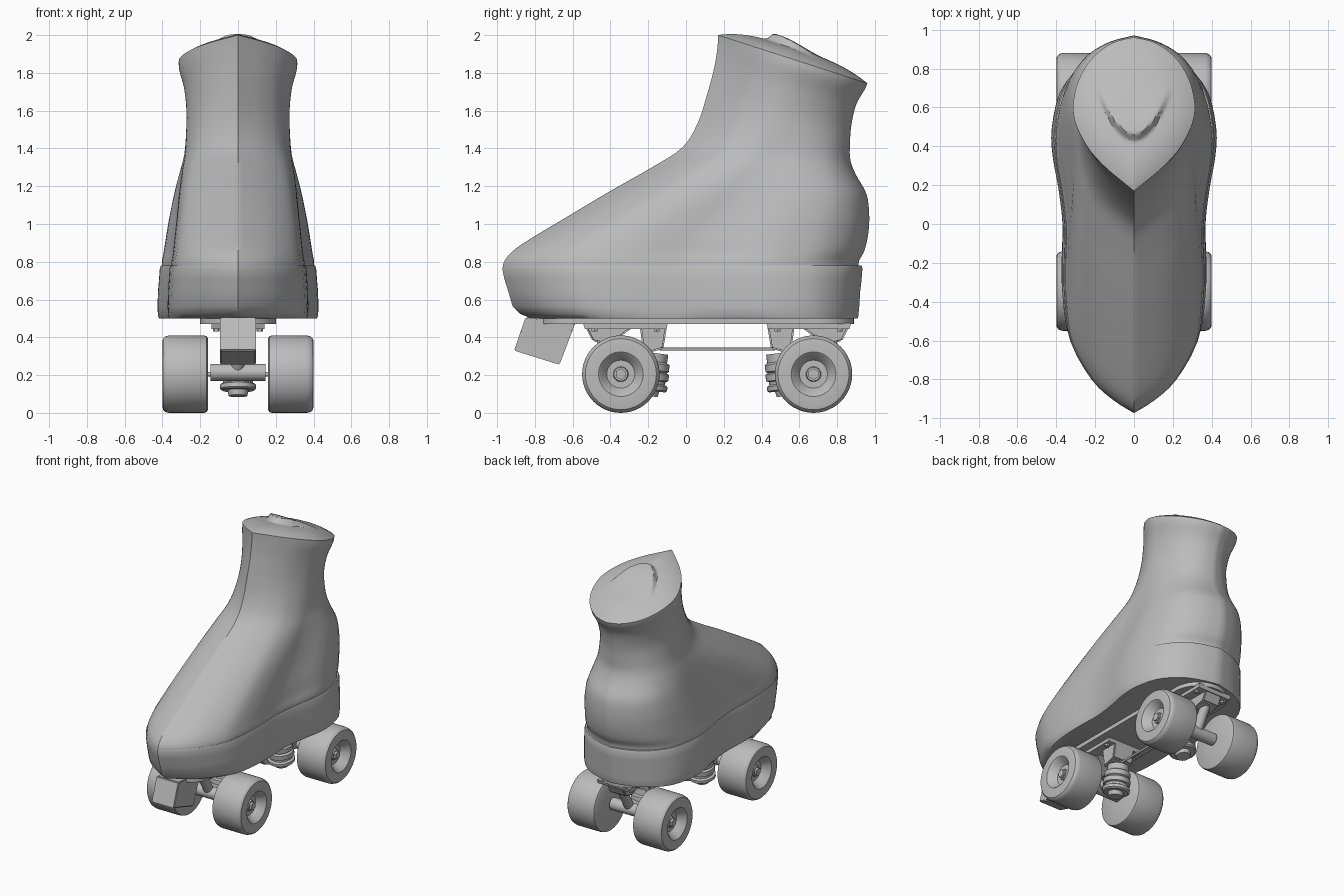
import bpy, bmesh, math
from mathutils import Vector

if "Cube" in bpy.data.objects:
    bpy.data.objects.remove(bpy.data.objects["Cube"])

grey = bpy.data.materials.new("grey")
grey.diffuse_color = (0.5, 0.5, 0.5, 1)
grey.use_nodes = True
grey.node_tree.nodes["Principled BSDF"].inputs["Base Color"].default_value = grey.diffuse_color


def finish(name, bm, angle=35):
    bmesh.ops.recalc_face_normals(bm, faces=bm.faces)
    me = bpy.data.meshes.new(name)
    bm.to_mesh(me)
    bm.free()
    me.materials.append(grey)
    ob = bpy.data.objects.new(name, me)
    bpy.context.collection.objects.link(ob)
    bpy.ops.object.select_all(action='DESELECT')
    ob.select_set(True)
    bpy.context.view_layer.objects.active = ob
    bpy.ops.object.shade_smooth_by_angle(angle=math.radians(angle))
    return ob


def spline(points, steps):
    """Smooth curve through a list of equal-length tuples."""
    p = [Vector(q) for q in points]
    out = []
    for i in range(len(p) - 1):
        a, b, c, d = p[max(i - 1, 0)], p[i], p[i + 1], p[min(i + 2, len(p) - 1)]
        for k in range(steps):
            t = k / steps
            out.append(0.5 * (2 * b + (c - a) * t + (2 * a - 5 * b + 4 * c - d) * t * t
                              + (3 * b - a - 3 * c + d) * t ** 3))
    return out + [p[-1]]


# Half outlines from toe to heel: (fraction of length, fraction of width)
FOOT = [(0, 0), (.035, .26), (.09, .53), (.19, .79), (.3, .87), (.4, .88), (.5, .87),
        (.6, .92), (.69, .99), (.77, 1), (.87, .9), (.94, .66), (.98, .35), (1, 0)]
ANKLE = [(0, 0), (.07, .22), (.15, .46), (.25, .70), (.35, .86), (.44, .96), (.52, 1),
         (.6, .99), (.7, .93), (.8, .81), (.88, .65), (.94, .46), (.98, .25), (1, 0)]


def ring(yf, zf, yb, zb, w, mix):
    half = spline([Vector(a).lerp(Vector(b), mix) for a, b in zip(FOOT, ANKLE)], 3)
    right = [Vector((v.y * w, yf + (yb - yf) * v.x, zf + (zb - zf) * v.x)) for v in half]
    left = [Vector((-v.x, v.y, v.z)) for v in right[-2:0:-1]]
    return right + left


def loft(bm, rings):
    loops = [[bm.verts.new(v) for v in r] for r in rings]
    n = len(loops[0])
    for a, b in zip(loops, loops[1:]):
        for i in range(n):
            j = (i + 1) % n
            bm.faces.new((a[i], a[j], b[j], b[i]))
    return loops


# Boot: toe y, toe z, heel y, heel z, half width, outline mix
rows = [(-.965, .74, .915, .74, .40, 0), (-.967, .79, .915, .80, .40, 0),
        (-.93, .845, .945, .86, .39, 0), (-.85, .905, .965, .95, .38, .05),
        (-.66, 1.02, .97, 1.05, .365, .1), (-.40, 1.175, .955, 1.16, .345, .25),
        (-.18, 1.30, .90, 1.26, .32, .45), (-.02, 1.405, .87, 1.34, .295, .65),
        (.06, 1.53, .868, 1.42, .28, .85), (.11, 1.68, .875, 1.52, .272, 1),
        (.15, 1.83, .90, 1.63, .285, 1), (.167, 1.94, .945, 1.71, .31, 1),
        (.17, 2.0, .96, 1.745, .313, 1)]
rings = [ring(*r) for r in spline(rows, 4)]


def smoothstep(t):
    t = min(max(t, 0), 1)
    return t * t * (3 - 2 * t)


# Domed top with a raised curved lip
rim = rings[-1]
centre = Vector((0, .57, 1.868))
for k in range(1, 25):
    s = 1 - k / 25
    loop = []
    for p in rim:
        q = centre.lerp(p, s)
        lip = smoothstep((q.y - .42 - 7 * q.x ** 2) / .05) * (1 - smoothstep((q.y - .5) / .24))
        q.z += .065 * (1 - s ** 3) + .042 * lip
        loop.append(q)
    rings.append(loop)
bm = bmesh.new()
loops = loft(bm, rings)
bm.faces.new(loops[-1])
bm.faces.new(loops[0])
finish("boot", bm, 40)

# Thick sole
bm = bmesh.new()
sole = [(-.82, .5, .908, .5, .415, 0), (-.88, .525, .912, .51, .421, 0),
        (-.918, .565, .917, .56, .423, 0), (-.94, .64, .922, .64, .421, 0),
        (-.962, .71, .93, .71, .415, 0), (-.973, .765, .934, .765, .411, 0),
        (-.968, .78, .928, .78, .405, 0)]
loops = loft(bm, [ring(*r) for r in sole])
bm.faces.new(loops[0])
bm.faces.new(loops[-1])
finish("sole", bm, 40)


def prism(name, outline, half, bevel=0.0):
    """Side outline (y, z) extruded across x."""
    bm = bmesh.new()
    f = bm.faces.new([bm.verts.new((-half, y, z)) for y, z in outline])
    g = bmesh.ops.extrude_face_region(bm, geom=[f])
    bmesh.ops.translate(bm, vec=(2 * half, 0, 0),
                        verts=[v for v in g["geom"] if isinstance(v, bmesh.types.BMVert)])
    if bevel:
        bmesh.ops.bevel(bm, geom=bm.edges[:], offset=bevel, segments=2, affect='EDGES')
    return finish(name, bm)


def lathe(name, profile, origin, axis, sides=32):
    """Profile of (radius, distance) spun about an axis."""
    rot = Vector((0, 0, 1)).rotation_difference(Vector(axis))
    bm = bmesh.new()
    loops = []
    for r, d in profile:
        loops.append([bm.verts.new(Vector(origin) + rot @ Vector(
            (r * math.cos(a), r * math.sin(a), d)))
            for a in (2 * math.pi * i / sides for i in range(sides))])
    for a, b in zip(loops, loops[1:]):
        for i in range(sides):
            j = (i + 1) % sides
            bm.faces.new((a[i], a[j], b[j], b[i]))
    bm.faces.new(loops[0])
    bm.faces.new(loops[-1])
    return finish(name, bm)


def rod(name, a, b, r, sides=24):
    d = Vector(b) - Vector(a)
    return lathe(name, [(r, 0), (r, d.length)], a, d.normalized(), sides)


# Mounting plate with rounded ends
bm = bmesh.new()
pts = []
for cy, a0 in ((.69, 0), (-.58, math.pi)):
    for k in range(17):
        a = a0 + math.pi * k / 16
        pts.append((.2 * math.cos(a), cy + .2 * math.sin(a)))
loops = loft(bm, [[Vector((x, y, z)) for x, y in pts] for z in (.47, .502)])
bm.faces.new(loops[0])
bm.faces.new(loops[1])
finish("mounting_plate", bm)

# Toe stop
prism("toe_stop", [(-.85, .505), (-.91, .33), (-.67, .255), (-.58, .49)], .095, .006)

# Wheel profile: (radius, distance outwards)
wheel = [(.03, 0), (.19, 0), (.201, .006), (.205, .02), (.205, .205), (.2, .225), (.188, .237),
         (.17, .24), (.118, .24), (.11, .234), (.078, .185), (.074, .18), (.04, .18),
         (.036, .195), (.03, .195)]

# Trucks, mirrored front to back
for label, cy, s in (("front", -.345, 1), ("rear", .675, -1)):
    def at(y, z, x=0):
        return (x, cy + s * y, z)

    def side(points):
        return [(cy + s * y, z) for y, z in points]

    prism(label + "_truck_base", side([(-.2, .475), (-.19, .445), (.24, .445), (.25, .475)]), .14)
    prism(label + "_truck_post", side([(.1, .46), (.12, .31), (.225, .34), (.245, .46)]), .085, .008)
    prism(label + "_pivot_block", side([(-.19, .46), (-.15, .38), (-.06, .36), (.06, .45)]), .07, .008)
    rod(label + "_pivot_arm", at(-.1, .40), at(.0, .22), .035)
    prism(label + "_hanger_arm", side([(-.03, .18), (-.03, .25), (.17, .24), (.17, .19)]), .05, .008)
    rod(label + "_axle_tube", at(0, .215, -.145), at(0, .215, .145), .045)
    rod(label + "_axle", at(0, .205, -.36), at(0, .205, .36), .012)
    # Stacked cushions and kingpin nut
    axis = Vector((0, s * .14, 1)).normalized()
    lathe(label + "_cushions", [(.05, 0), (.055, .03), (.085, .03), (.095, .038), (.095, .06),
                                (.08, .068), (.08, .085), (.094, .09), (.094, .125), (.078, .132),
                                (.09, .14), (.09, .175), (.075, .185), (.075, .23)],
          at(.145, .09), axis)
    for bx in (-.115, .115):
        for by in (-.14, .19):
            rod(label + "_base_bolt", at(by, .43, bx), at(by, .46, bx), .018, 6)
    for sx, hand in ((1, "right"), (-1, "left")):
        lathe(f"{label}_{hand}_wheel", wheel, at(0, .205, sx * .16), (sx, 0, 0), 48)
        rod(f"{label}_{hand}_axle_nut", at(0, .205, sx * .33), at(0, .205, sx * .372), .03, 6)

# Thin rod joining the trucks
rod("linking_rod", (0, -.14, .337), (0, .47, .337), .008, 12)
